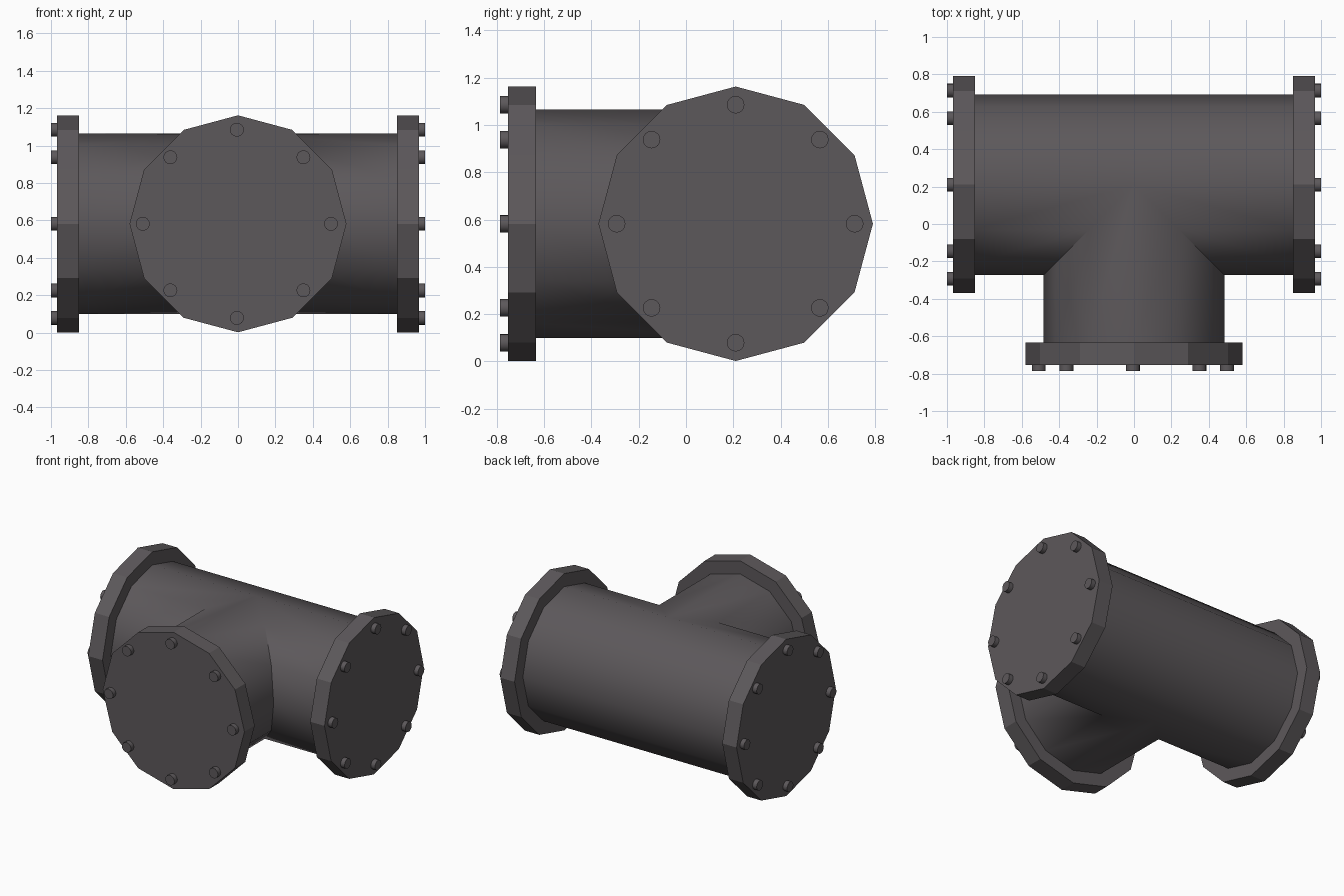
import bpy, bmesh, math
from mathutils import Matrix, Vector

if "Cube" in bpy.data.objects:
    bpy.data.objects.remove(bpy.data.objects["Cube"])

YC, ZC = 0.21, 0.582          # where the pipe axes cross
R, RF, RB, RC = 0.483, 0.58, 0.037, 0.503
SIDES = 12

mat = bpy.data.materials.new("dark grey iron")
mat.diffuse_color = (0.108, 0.098, 0.104, 1)
mat.use_nodes = True
mat.node_tree.nodes["Principled BSDF"].inputs["Base Color"].default_value = mat.diffuse_color


def finish(bm, name, smooth=None):
    bmesh.ops.recalc_face_normals(bm, faces=bm.faces[:])
    me = bpy.data.meshes.new(name)
    bm.to_mesh(me)
    bm.free()
    me.materials.append(mat)
    ob = bpy.data.objects.new(name, me)
    bpy.context.collection.objects.link(ob)
    if smooth:
        bpy.ops.object.select_all(action='DESELECT')
        ob.select_set(True)
        bpy.context.view_layer.objects.active = ob
        bpy.ops.object.shade_smooth_by_angle(angle=math.radians(smooth))
    return ob


def disc(bm, rot, u, v, w0, w1, radius, sides):
    """Capped cylinder along the local w axis of an opening."""
    m = rot @ Matrix.Translation((u, v, (w0 + w1) / 2))
    bmesh.ops.create_cone(bm, cap_ends=True, segments=sides, radius1=radius,
                          radius2=radius, depth=w1 - w0, matrix=m)


# tee body: two half runs and a branch, mitred where they meet
bm = bmesh.new()


def strip(fn):
    for i in range(SIDES):
        pts = []
        for k in (i, i + 1):
            a = 2 * math.pi * k / SIDES
            pts.append(fn(R * math.cos(a), R * math.sin(a)))
        (a0, a1), (b0, b1) = pts
        bm.faces.new([bm.verts.new(p) for p in (a0, a1, b1, b0)])


for s in (-1, 1):
    strip(lambda c, z: ((s * max(0, -c), YC + c, ZC + z), (s * 0.86, YC + c, ZC + z)))
strip(lambda c, z: ((c, YC - abs(c), ZC + z), (c, -0.64, ZC + z)))
bmesh.ops.remove_doubles(bm, verts=bm.verts[:], dist=0.0005)
bmesh.ops.dissolve_degenerate(bm, dist=0.0005, edges=bm.edges[:])
finish(bm, "tee_pipe_body", 40)

# the three openings: name, outward direction, flange start and end, bolt tip
centre = Vector((0, YC, ZC))
for name, d, w0, w1, w2 in (("left", (-1, 0, 0), 0.85, 0.967, 1.0),
                            ("right", (1, 0, 0), 0.85, 0.967, 1.0),
                            ("front", (0, -1, 0), 0.843, 0.963, 0.997)):
    w = Vector(d)
    v = Vector((0, 0, 1))
    u = v.cross(w)
    rot = Matrix.Translation(centre) @ Matrix((u, v, w)).transposed().to_4x4()
    # blind flange
    bm = bmesh.new()
    disc(bm, rot, 0, 0, w0, w1, RF, SIDES)
    finish(bm, name + "_flange")
    # ring of bolts
    bm = bmesh.new()
    off = -0.006 if name == "front" else 0
    for i in range(8):
        a = i * math.pi / 4
        disc(bm, rot, off + RC * math.cos(a), RC * math.sin(a), w1 - 0.01, w2, RB, 16)
    finish(bm, name + "_bolts", 40)
